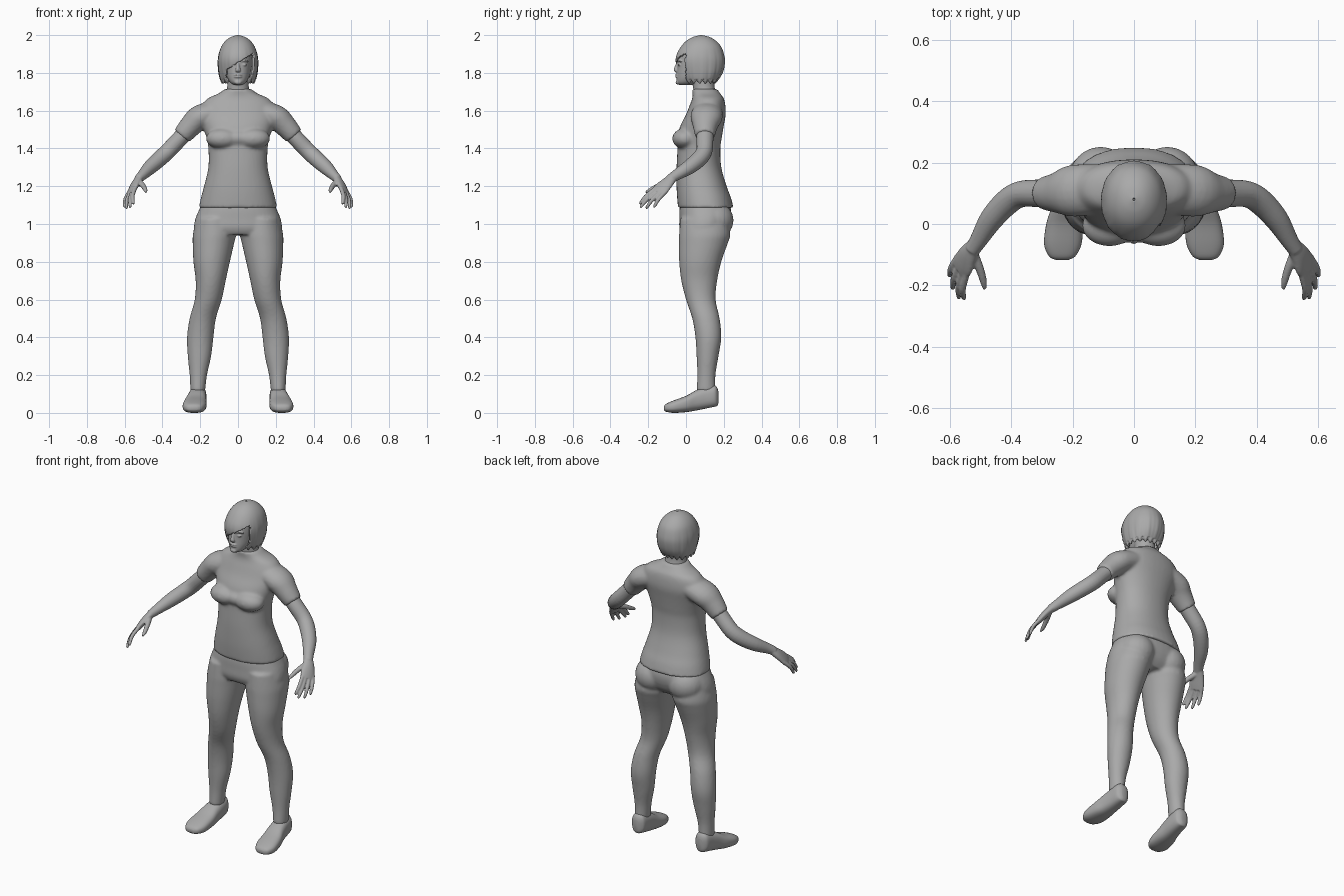
import bpy, bmesh, math
from mathutils import Vector, Matrix

grey = bpy.data.materials.new("plain_grey")
grey.diffuse_color = (0.4, 0.4, 0.4, 1)


def resample(rows, sub):
    """Catmull-Rom interpolation between rows of numbers."""
    out, n = [], len(rows)
    for i in range(n - 1):
        a, b, c, d = rows[max(i - 1, 0)], rows[i], rows[i + 1], rows[min(i + 2, n - 1)]
        for k in range(sub):
            t = k / sub
            out.append([0.5 * (2 * q + (r - p) * t + (2 * p - 5 * q + 4 * r - s) * t * t
                               + (3 * q - p - 3 * r + s) * t ** 3)
                        for p, q, r, s in zip(a, b, c, d)])
    return out + [list(rows[-1])]


def skin(bm, rings, power=2.0, seg=32, caps=True):
    """Skin a run of (centre, u, v) superellipse rings."""
    loops = []
    for c, u, v in rings:
        loop = []
        for i in range(seg):
            a = 2 * math.pi * i / seg
            ca, sa = math.cos(a), math.sin(a)
            x = math.copysign(abs(ca) ** (2 / power), ca)
            y = math.copysign(abs(sa) ** (2 / power), sa)
            loop.append(bm.verts.new(c + u * x + v * y))
        loops.append(loop)
    for lo, hi in zip(loops, loops[1:]):
        for i in range(seg):
            j = (i + 1) % seg
            bm.faces.new((lo[i], lo[j], hi[j], hi[i]))
    if caps:
        bm.faces.new(loops[0][::-1])
        bm.faces.new(loops[-1])


def body(bm, rows, power=2.0, sub=4, seg=40, caps=True):
    """Stacked level rings: z, x left, x right, y front, y back."""
    rings = [(Vector(((a + b) / 2, (f + k) / 2, z)), Vector(((b - a) / 2, 0, 0)),
              Vector((0, (k - f) / 2, 0))) for z, a, b, f, k in resample(rows, sub)]
    skin(bm, rings, power, seg, caps)


def even(rows):
    return [(z, -h, h, f, k) for z, h, f, k in rows]


def tube(bm, rows, side, sub=4, seg=20):
    """Limb along a path: x, y, z, radius along side, radius across."""
    rows = resample(rows, sub)
    pts = [Vector(r[:3]) for r in rows]
    rings = []
    for i, r in enumerate(rows):
        t = (pts[min(i + 1, len(pts) - 1)] - pts[max(i - 1, 0)]).normalized()
        s = Vector(side)
        s = (s - t * s.dot(t)).normalized()
        rings.append((pts[i], s * r[3], t.cross(s) * r[4]))
    skin(bm, rings, 2.0, seg)


def ball(bm, c, r):
    bmesh.ops.create_uvsphere(bm, u_segments=24, v_segments=16, radius=1,
                              matrix=Matrix.Translation(c) @ Matrix.Diagonal((*r, 1)))


def finish(bm, name, voxel=None, smooth=0, mirror=False):
    if voxel:
        bmesh.ops.recalc_face_normals(bm, faces=bm.faces)
    for f in bm.faces:
        f.smooth = True
    me = bpy.data.meshes.new(name)
    bm.to_mesh(me)
    bm.free()
    me.materials.append(grey)
    ob = bpy.data.objects.new(name, me)
    bpy.context.collection.objects.link(ob)
    if voxel:
        m = ob.modifiers.new("blend", 'REMESH')
        m.mode, m.voxel_size, m.use_smooth_shade = 'VOXEL', voxel, True
    if smooth:
        m = ob.modifiers.new("soften", 'SMOOTH')
        m.factor, m.iterations = 0.5, smooth
    if mirror:
        m = ob.modifiers.new("mirror", 'MIRROR')
        m.use_mirror_merge = False
    return ob


# shirt: torso, bust and short sleeves blended together
bm = bmesh.new()
body(bm, even([
    (1.085, .208, -.042, .252), (1.14, .196, -.047, .238), (1.2, .18, -.05, .215),
    (1.3, .157, -.05, .187), (1.4, .157, -.045, .182), (1.46, .168, -.045, .19),
    (1.52, .185, -.03, .2), (1.58, .2, 0, .21), (1.63, .19, .02, .208),
    (1.665, .16, .033, .2), (1.69, .105, .035, .182), (1.715, .069, .032, .165)]), 2.2)
for s in (1, -1):
    ball(bm, (s * .08, -.005, 1.452), (.09, .068, .055))
    tube(bm, [(s * .1, .115, 1.6, .08, .06), (s * .2, .108, 1.565, .085, .066),
              (s * .25, .102, 1.52, .067, .06), (s * .298, .1, 1.465, .052, .051)], (0, 1, 0))
ball(bm, (0, -.005, 1.455), (.1, .058, .045))
finish(bm, "shirt", .009, 5)

# trousers: hips, buttocks and two legs blended together
bm = bmesh.new()
body(bm, even([(1.13, .18, -.025, .215), (1.08, .204, -.034, .238), (1.03, .225, -.035, .238),
               (.98, .233, -.035, .22), (.945, .215, -.02, .19)]), 2.3)
leg = [(1.03, .02, .22, -.03, .22), (.95, .01, .238, -.036, .235), (.9, .02, .24, -.037, .222),
       (.8, .043, .236, -.036, .187), (.7, .065, .224, -.025, .165), (.6, .086, .229, 0, .157),
       (.5, .117, .256, .033, .178), (.4, .13, .27, .05, .187), (.3, .142, .266, .056, .172),
       (.2, .164, .256, .06, .156), (.115, .174, .252, .056, .156)]
for s in (1, -1):
    body(bm, [(z, *sorted((s * a, s * b)), f, k) for z, a, b, f, k in leg])
    ball(bm, (s * .108, .145, 1.02), (.105, .107, .1))
finish(bm, "trousers", .009, 4)

# bare arm with palm, fingers and thumb
bm = bmesh.new()
tube(bm, [(.25, .102, 1.515, .046, .043), (.31, .1, 1.45, .045, .043),
          (.37, .097, 1.387, .043, .043), (.415, .07, 1.345, .043, .042),
          (.465, .015, 1.3, .039, .038), (.505, -.05, 1.26, .03, .028),
          (.528, -.085, 1.237, .026, .023)], (0, 1, 0))
across = Vector((.4, .85, -.2)).normalized()
tube(bm, [(.518, -.07, 1.247, .026, .021), (.54, -.1, 1.217, .036, .02),
          (.556, -.13, 1.187, .044, .017), (.567, -.148, 1.165, .041, .013)], across)
tips = [(.555, -.245, 1.107), (.572, -.242, 1.088), (.592, -.212, 1.083), (.602, -.17, 1.09)]
for k, tip in enumerate(tips):
    root = Vector((.56, -.135, 1.18)) + across * (-.033 + .022 * k)
    tip = Vector(tip)
    mid = root.lerp(tip, .55) + Vector((.007, -.003, .005))
    tube(bm, [(*root, .011, .011), (*mid, .0105, .0105), (*root.lerp(tip, .95), .008, .008),
              (*tip, .004, .004)], across, seg=12)
tube(bm, [(.525, -.095, 1.225, .017, .017), (.503, -.145, 1.203, .014, .014),
          (.49, -.19, 1.18, .011, .011), (.487, -.214, 1.168, .005, .005)], (1, 0, 0), seg=12)
finish(bm, "arm", .0045, 2, True)

# shoe: rings run from toe to heel (y, x, half width, z bottom, z top)
bm = bmesh.new()
shoe = [(-.117, .234, .02, .014, .034), (-.105, .234, .043, .006, .048),
        (-.065, .232, .061, 0, .066), (0, .226, .06, .004, .09), (.05, .219, .052, .012, .118),
        (.1, .214, .047, .022, .136), (.148, .212, .042, .032, .146), (.164, .212, .03, .036, .135),
        (.171, .212, .016, .05, .115)]
skin(bm, [(Vector((x, y, (a + b) / 2)), Vector((h, 0, 0)), Vector((0, 0, (b - a) / 2)))
          for y, x, h, a, b in resample(shoe, 4)], 2.6)
bmesh.ops.recalc_face_normals(bm, faces=bm.faces)
finish(bm, "shoe", mirror=True)

# head: neck, skull and facial features
bm = bmesh.new()
body(bm, even([(1.65, .07, .045, .16), (1.7, .062, .04, .156), (1.74, .056, .036, .15),
               (1.82, .056, .03, .15)]))
body(bm, even([(1.736, .022, -.036, .03), (1.75, .042, -.048, .07), (1.78, .06, -.049, .12),
               (1.82, .071, -.047, .17), (1.87, .077, -.043, .185), (1.92, .074, -.03, .175),
               (1.96, .045, .01, .13)]), 2.2)
tube(bm, [(0, -.038, 1.865, .006, .006), (0, -.05, 1.833, .009, .009),
          (0, -.055, 1.815, .015, .01), (0, -.045, 1.807, .01, .006)], (1, 0, 0), seg=12)
for z in (1.789, 1.779):
    ball(bm, (0, -.048, z), (.022, .01, .005))
ball(bm, (0, -.043, 1.75), (.02, .012, .012))
for s in (1, -1):
    ball(bm, (s * .032, -.036, 1.843), (.015, .008, .006))
    tube(bm, [(s * .012, -.041, 1.86, .006, .005), (s * .035, -.038, 1.866, .006, .005),
              (s * .055, -.026, 1.86, .004, .004)], (0, 1, 0), seg=12)
finish(bm, "head", .004, 2)

# bob hair: shell with shallow strands, opened under a slanting fringe
bm = bmesh.new()
body(bm, even([(1.75, .086, 0, .155), (1.77, .096, -.022, .175), (1.81, .104, -.042, .196),
               (1.86, .107, -.055, .205), (1.9, .102, -.049, .2), (1.94, .088, -.026, .185),
               (1.97, .066, .002, .158), (1.99, .038, .037, .125), (2.0, .005, .075, .085)]),
     2.1, 8, 96, False)
gone = []
for f in bm.faces:
    c = f.calc_center_median()
    if c.y < .0 and -.065 < c.x < .086 and c.z < 1.855 + .6 * c.x:
        gone.append(f)
bmesh.ops.delete(bm, geom=gone, context='FACES')
for v in bm.verts:
    a = math.atan2(v.co.y - .08, v.co.x)
    low = max(0, min(1, (1.95 - v.co.z) / .15))
    k = 1 + low * (.012 * math.sin(13 * a) + .008 * math.sin(29 * a))
    v.co.x *= k
    v.co.y = .08 + (v.co.y - .08) * k
    if v.co.z < 1.765:
        v.co.z += .008 * math.sin(17 * a)
hair = finish(bm, "hair")
m = hair.modifiers.new("thickness", 'SOLIDIFY')
m.thickness, m.offset = .012, -1
